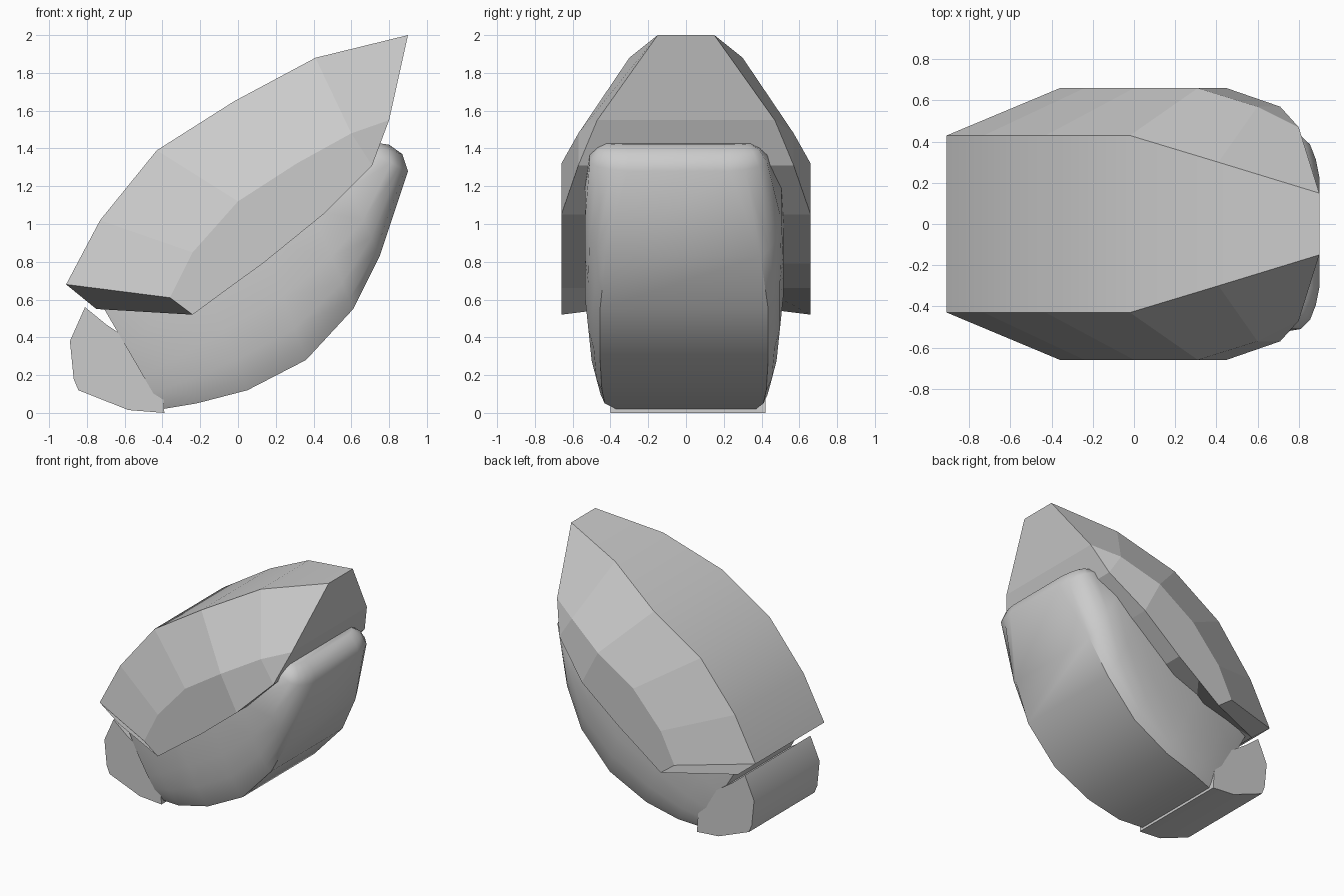
import bpy, bmesh, math

if "Cube" in bpy.data.objects:
    bpy.data.objects.remove(bpy.data.objects["Cube"])


def loft(name, rings):
    """Skin a list of closed rings and cap both ends."""
    bm = bmesh.new()
    rows = [[bm.verts.new(p) for p in ring] for ring in rings]
    n = len(rows[0])
    for a, b in zip(rows, rows[1:]):
        for i in range(n):
            j = (i + 1) % n
            bm.faces.new((a[i], a[j], b[j], b[i]))
    bm.faces.new(rows[0])
    bm.faces.new(rows[-1])
    bmesh.ops.remove_doubles(bm, verts=bm.verts, dist=0.0005)
    bmesh.ops.recalc_face_normals(bm, faces=bm.faces)
    me = bpy.data.meshes.new(name)
    bm.to_mesh(me)
    bm.free()
    ob = bpy.data.objects.new(name, me)
    bpy.context.collection.objects.link(ob)
    return ob


def mirrored(half, shift=0.0):
    """Ring made from one half (x, y, z) and its mirror image across y."""
    return ([(x, y + shift, z) for x, y, z in half]
            + [(x, -y + shift, z) for x, y, z in reversed(half)])


# Faceted shell: ridge, crease, lower edge and inner edge of each section
shell_sections = [
    [(-.91, .43, .68), (-.36, .66, .61), (-.24, .66, .52), (-.75, .42, .55)],
    [(-.73, .43, 1.02), (-.24, .66, .85), (-.05, .66, .66), (-.25, .40, .66)],
    [(-.43, .43, 1.39), (0, .66, 1.12), (.13, .66, .79), (.13, .38, .79)],
    [(-.02, .43, 1.65), (.31, .66, 1.32), (.45, .66, 1.05), (.45, .38, 1.05)],
    [(.41, .30, 1.88), (.60, .57, 1.48), (.71, .57, 1.31), (.71, .30, 1.31)],
    [(.90, .15, 2.0), (.80, .47, 1.55), (.80, .47, 1.55), (.80, .25, 1.55)],
]
shell = loft("upper_shell", [mirrored(s) for s in shell_sections])
for p in shell.data.polygons:
    p.use_smooth = abs(p.normal.y) < 0.1 and p.normal.z > 0.2 and p.normal.x < 0

# Rounded body: outer x, z / inner x, z / strip half width, bulge half width, y shift
body_sections = [
    (-.40, .02, -.72, .57, .37, .41, 0),
    (-.22, .05, -.60, .78, .42, .47, -.01),
    (.05, .12, -.35, 1.10, .435, .505, -.01),
    (.36, .28, -.02, 1.32, .445, .525, -.01),
    (.61, .55, .25, 1.42, .445, .525, -.01),
    (.75, .83, .48, 1.43, .41, .52, -.015),
    (.90, 1.28, .62, 1.42, .27, .47, -.04),
    (.87, 1.37, .64, 1.43, .27, .43, -.04),
    (.80, 1.42, .66, 1.44, .27, .38, -.04),
]
rings = []
for ox, oz, ix, iz, w, b, shift in body_sections:
    half = []
    for t, k in ((0, 0), (.06, .42), (.16, .78), (.32, 1), (.6, 1), (1, .5)):
        half.append((ox + (ix - ox) * t, w + (b - w) * k, oz + (iz - oz) * t))
    rings.append(mirrored(half, shift))
body = loft("rounded_body", rings)
body.data.shade_smooth()
body.data.set_sharp_from_angle(angle=math.radians(38))

# End block: side profile extruded across y
profile = [(-.81, .56), (-.89, .38), (-.87, .18), (-.845, .12), (-.58, .015),
           (-.39, 0), (-.40, .15), (-.48, .32), (-.70, .47)]
block = loft("end_block", [[(x, y, z) for x, z in profile] for y in (-.40, .42)])
block.data.shade_smooth()
block.data.set_sharp_from_angle(angle=math.radians(30))
